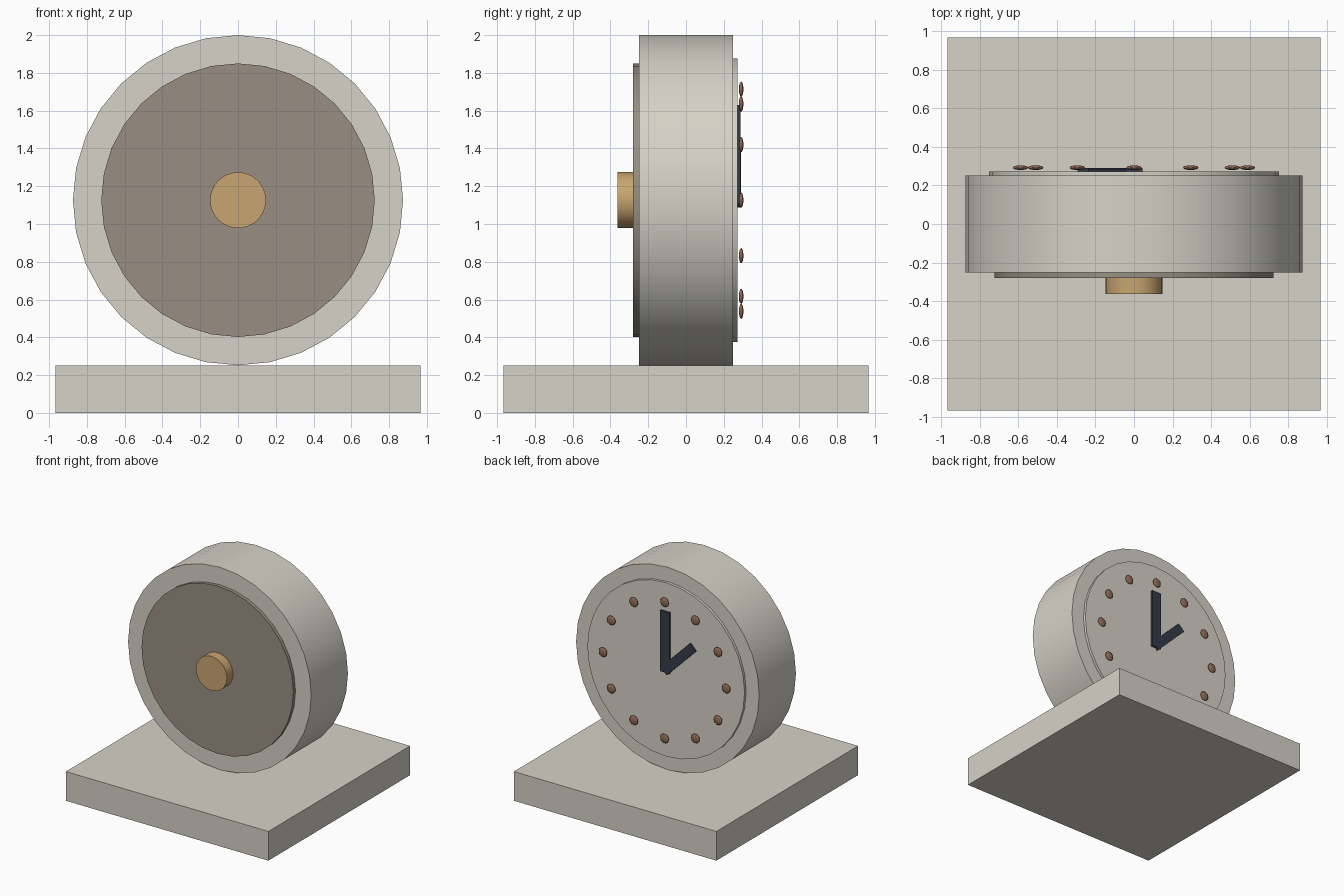
import bpy
import math

cube = bpy.data.objects.get("Cube")
if cube:
    bpy.data.objects.remove(cube, do_unlink=True)

CZ = 1.126          # height of the clock's centre


def material(name, rgb):
    """Flat material from 0-255 sRGB values, converted to linear."""
    lin = []
    for c in rgb:
        c /= 255
        lin.append(c / 12.92 if c <= 0.04045 else ((c + 0.055) / 1.055) ** 2.4)
    m = bpy.data.materials.new(name)
    m.use_nodes = True
    m.diffuse_color = (*lin, 1)
    bsdf = m.node_tree.nodes["Principled BSDF"]
    bsdf.inputs["Base Color"].default_value = (*lin, 1)
    bsdf.inputs["Roughness"].default_value = 0.7
    return m


stone = material("pale stone", (213, 210, 199))
taupe = material("taupe", (152, 143, 131))
brass = material("brass", (200, 165, 113))
brown = material("brown", (146, 107, 86))
navy = material("dark slate", (52, 60, 74))


def finish(name, mat, smooth=False):
    ob = bpy.context.object
    ob.name = ob.data.name = name
    ob.data.materials.append(mat)
    bpy.ops.object.transform_apply(location=False, rotation=True, scale=True)
    if smooth:
        bpy.ops.object.shade_smooth_by_angle(angle=math.radians(35))
    return ob


def drum(name, radius, y0, y1, mat):
    """Round disc whose axis runs front to back."""
    bpy.ops.mesh.primitive_cylinder_add(
        vertices=32, radius=radius, depth=y1 - y0,
        location=(0, (y0 + y1) / 2, CZ), rotation=(math.pi / 2, 0, 0))
    return finish(name, mat, True)


def box(name, size, location, mat, turn=0):
    bpy.ops.mesh.primitive_cube_add(size=1, location=location, rotation=(0, turn, 0))
    bpy.context.object.scale = size
    return finish(name, mat)


def hand(name, start, end, width, angle, y0, y1):
    """Clock hand pointing outward from the centre; angle is from straight up."""
    mid = (start + end) / 2
    box(name, (width, y1 - y0, end - start),
        (mid * math.sin(angle), (y0 + y1) / 2, CZ + mid * math.cos(angle)), navy, angle)


# Square plinth
box("base", (1.932, 1.932, 0.252), (0, 0, 0.126), stone)

# Drum body with its cover, knob and dial
drum("body", 0.874, -0.25, 0.25, stone)
drum("cover_plate", 0.724, -0.28, -0.24, taupe)
drum("winding_knob", 0.148, -0.363, -0.27, brass)
drum("dial", 0.75, 0.24, 0.273, stone)

# Hands on the dial
hand("minute_hand", -0.02, 0.505, 0.09, 0, 0.27, 0.289)
hand("hour_hand", -0.015, 0.375, 0.08, math.radians(-45), 0.27, 0.29)

# Twelve flattened hour studs
for i in range(12):
    a = i * math.pi / 6
    bpy.ops.mesh.primitive_uv_sphere_add(
        segments=16, ring_count=10, radius=0.04,
        location=(0.588 * math.sin(a), 0.292, CZ + 0.588 * math.cos(a)))
    bpy.context.object.scale = (1, 0.3, 1)
    finish(f"hour_stud_{i + 1}", brown)
    bpy.ops.object.shade_smooth()
